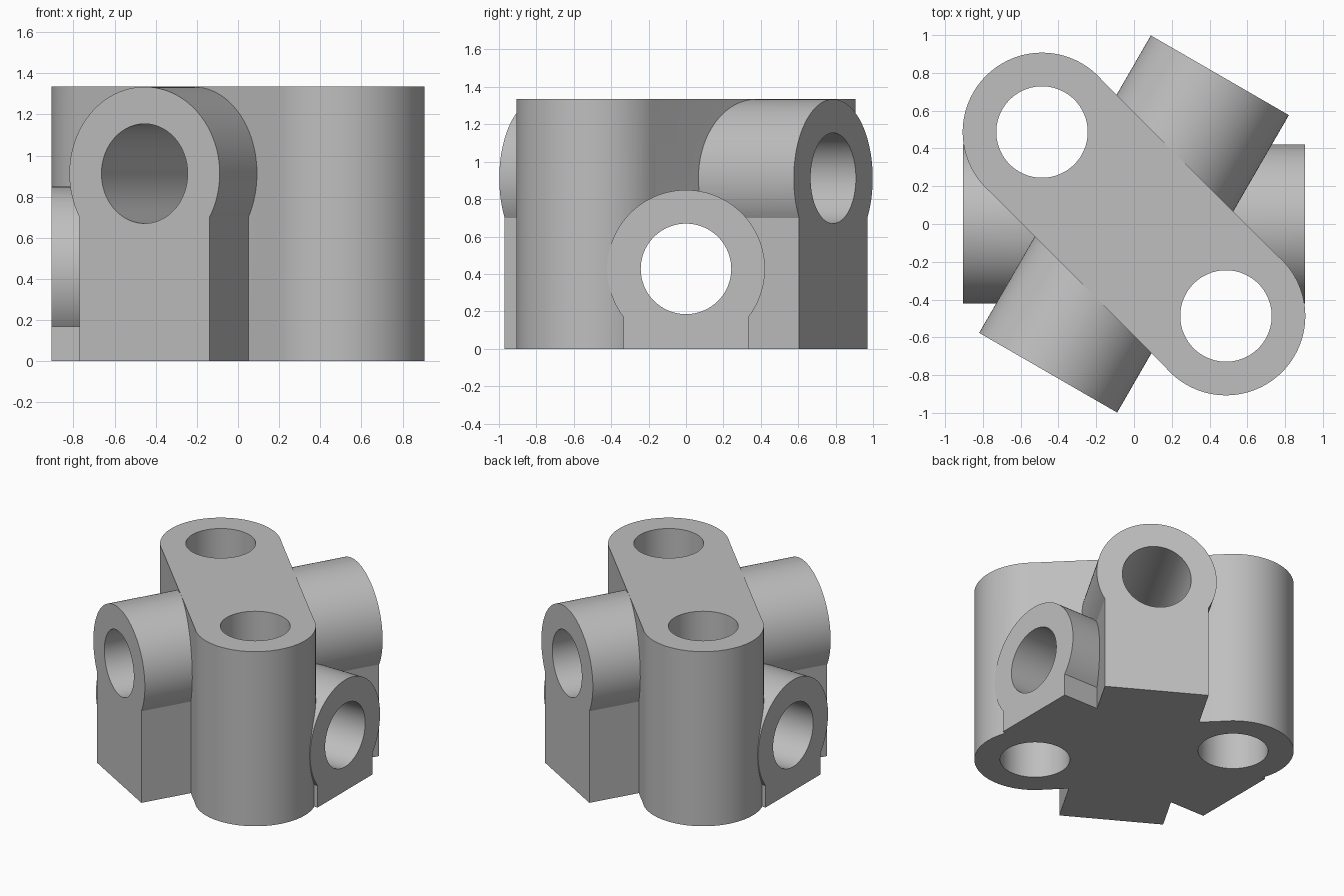
import bpy, bmesh
from math import sin, cos, acos, pi, radians
from mathutils import Vector

cube = bpy.data.objects.get("Cube")
if cube:
    bpy.data.objects.remove(cube)

grey = bpy.data.materials.new("plain_grey")
grey.use_nodes = True
colour = (0.52, 0.52, 0.52, 1)
grey.diffuse_color = colour
grey.node_tree.nodes["Principled BSDF"].inputs["Base Color"].default_value = colour

HEIGHT, LUG, BORE, OFFSET = 1.335, 0.422, 0.242, 0.487
UPPER, LOWER = 0.912, 0.427
UP = Vector((0, 0, 1))


def arc(cu, cv, r, a0, a1):
    n = round((a1 - a0) / (2 * pi) * 128)
    return [(cu + r * cos(a0 + (a1 - a0) * i / n),
             cv + r * sin(a0 + (a1 - a0) * i / n)) for i in range(n + 1)]


def prism(name, outline, frame, w0, w1):
    """Closed solid: a 2D outline swept from w0 to w1 along the frame's last axis."""
    side, up, along = frame
    bm = bmesh.new()
    near, far = [[bm.verts.new(side * u + up * v + along * w) for u, v in outline]
                 for w in (w0, w1)]
    bm.faces.new(near[::-1])
    bm.faces.new(far)
    for i in range(len(outline)):
        bm.faces.new((near[i - 1], near[i], far[i], far[i - 1]))
    bmesh.ops.recalc_face_normals(bm, faces=bm.faces[:])
    mesh = bpy.data.meshes.new(name)
    bm.to_mesh(mesh)
    bm.free()
    mesh.materials.append(grey)
    obj = bpy.data.objects.new(name, mesh)
    bpy.context.scene.collection.objects.link(obj)
    return obj


def axes(degrees):
    a = radians(degrees)
    return Vector((-sin(a), cos(a), 0)), UP, Vector((cos(a), sin(a), 0))


def arm(name, degrees, centre, half_width, half_length):
    """Round-topped arm on a narrower foot."""
    dip = acos(half_width / LUG)
    outline = arc(0, centre, LUG, -dip, pi + dip) + [(-half_width, 0), (half_width, 0)]
    return prism(name, outline, axes(degrees), -half_length, half_length)


def bore(name, cu, cv, frame, w0, w1):
    obj = prism(name, arc(cu, cv, BORE, 0, 2 * pi)[:-1], frame, w0, w1)
    obj.hide_render = True
    return obj


# Upright body with two rounded ends, slightly wider than its web
side, _, along = axes(-45)
upright = (along, side, UP)
reach = OFFSET * 2 ** 0.5
half = pi / 2 + radians(4.6)
body = prism("link_block",
             arc(reach, 0, 0.42, -half, half) + arc(-reach, 0, 0.42, pi - half, pi + half),
             upright, 0, HEIGHT)

# Cross arms joined to the body
joined = [arm("upper_arm", 60, UPPER, 0.365, 0.909),
          arm("lower_arm", 0, LOWER, 0.333, 0.906)]

# Through holes
cutters = [bore("upper_bore", 0, UPPER, axes(60), -1.5, 1.5),
           bore("lower_bore", 0, LOWER, axes(0), -1.5, 1.5),
           bore("right_upright_bore", reach, 0, upright, -0.5, HEIGHT + 0.5),
           bore("left_upright_bore", -reach, 0, upright, -0.5, HEIGHT + 0.5)]

for parts, operation in ((joined, 'UNION'), (cutters, 'DIFFERENCE')):
    for part in parts:
        mod = body.modifiers.new(part.name, 'BOOLEAN')
        mod.operation = operation
        mod.solver = 'MANIFOLD'
        mod.object = part

# Bake the booleans, then drop the helper solids
depsgraph = bpy.context.evaluated_depsgraph_get()
solid = bpy.data.meshes.new_from_object(body.evaluated_get(depsgraph))
body.modifiers.clear()
body.data = solid
for part in joined + cutters:
    bpy.data.objects.remove(part)

# Smooth round walls, crisp edges
solid.shade_smooth()
solid.set_sharp_from_angle(angle=radians(5))
